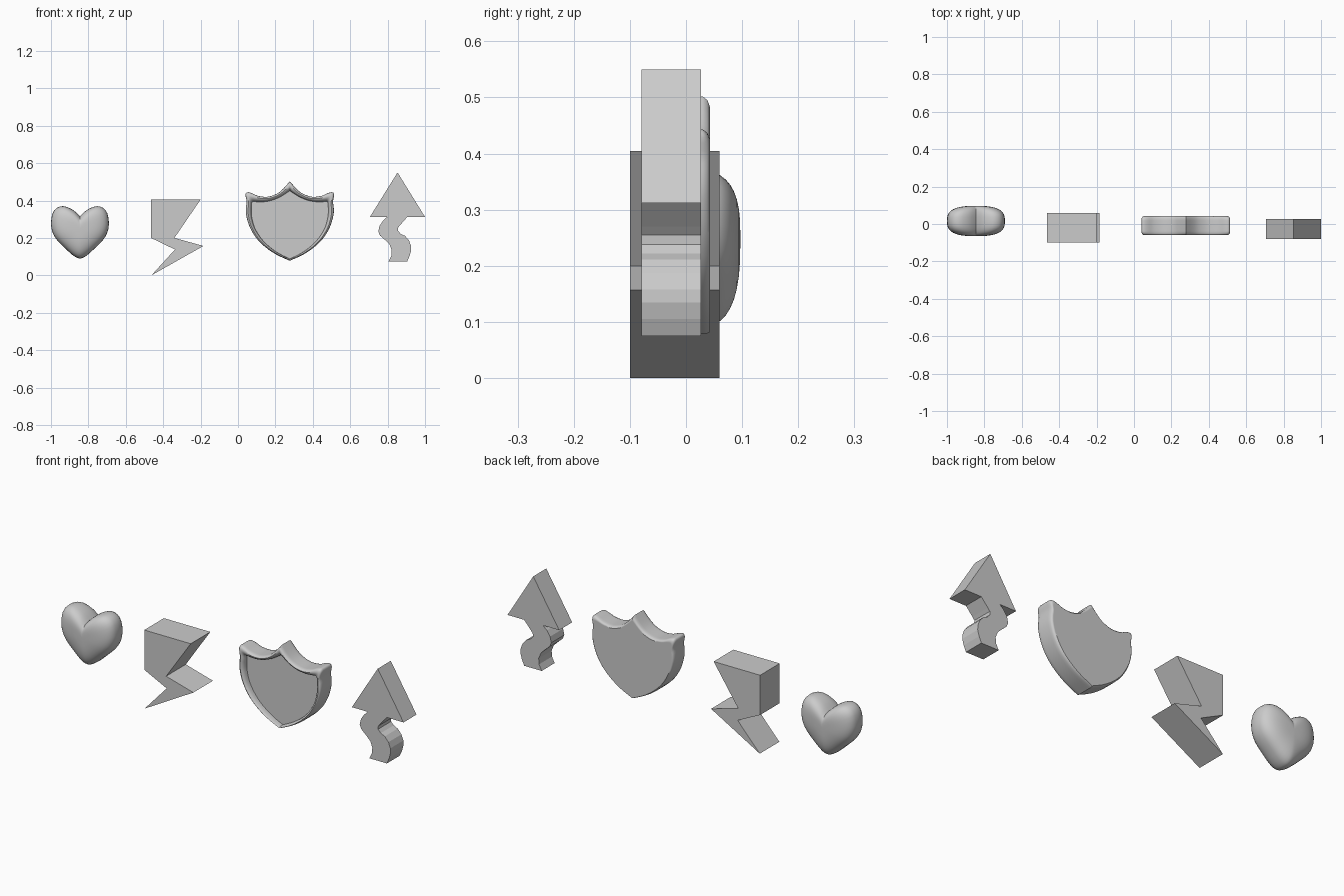
import bpy, bmesh, math
from mathutils import Vector

if "Cube" in bpy.data.objects:
    bpy.data.objects.remove(bpy.data.objects["Cube"])


def finish(name, bm, smooth_angle=None):
    bmesh.ops.recalc_face_normals(bm, faces=bm.faces[:])
    mesh = bpy.data.meshes.new(name)
    bm.to_mesh(mesh)
    bm.free()
    ob = bpy.data.objects.new(name, mesh)
    bpy.context.collection.objects.link(ob)
    if smooth_angle:
        bpy.ops.object.select_all(action='DESELECT')
        ob.select_set(True)
        bpy.context.view_layer.objects.active = ob
        bpy.ops.object.shade_smooth_by_angle(angle=math.radians(smooth_angle))
    return ob


def slab(name, pts, y0, y1):
    """Flat-sided extrusion of an x-z outline between two depths."""
    bm = bmesh.new()
    face = bm.faces.new([bm.verts.new((x, y0, z)) for x, z in pts])
    ext = bmesh.ops.extrude_face_region(bm, geom=[face], use_keep_orig=True)
    for v in ext["geom"]:
        if isinstance(v, bmesh.types.BMVert):
            v.co.y = y1
    return finish(name, bm)


def spline(pts, n):
    """Catmull-Rom curve through a half outline."""
    p = [Vector(q) for q in pts]
    p = [2 * p[0] - p[1]] + p + [2 * p[-1] - p[-2]]
    out = []
    for a, b, c, d in zip(p, p[1:], p[2:], p[3:]):
        for i in range(n):
            t = i / n
            out.append(0.5 * (2 * b + (c - a) * t + (2 * a - 5 * b + 4 * c - d) * t * t
                              + (3 * b - a - 3 * c + d) * t ** 3))
    return out + [p[-2]]


def mirrored(half):
    return half + [Vector((-v.x, v.y)) for v in half[-2:0:-1]]


def loft(bm, rings):
    """Bridge rings given as lists of 3D points; return the vertex loops."""
    loops = [[bm.verts.new(p) for p in r] for r in rings]
    for a, b in zip(loops, loops[1:]):
        for i in range(len(a)):
            j = (i + 1) % len(a)
            bm.faces.new((a[i], a[j], b[j], b[i]))
    return loops


# Puffy heart: outline scaled along a rounded depth profile
heart_half = [(0, .316), (.022, .338), (.05, .357), (.09, .37), (.125, .36), (.147, .33),
              (.155, .275), (.145, .225), (.12, .185), (.08, .145), (.04, .109),
              (.014, .093), (0, .09)]
outline = mirrored(spline(heart_half, 2))
hx, hy, hz, half_depth, power = -.845, .016, .25, .081, 2.8
rings = []
for k in range(1, 20):
    a = math.pi * k / 20
    s = math.sin(a) ** (2 / power)
    y = math.copysign(abs(math.cos(a)) ** (2 / power), math.cos(a)) * half_depth
    rings.append([(hx + v.x * s, hy + y, hz + (v.y - hz) * s) for v in outline])
bm = bmesh.new()
loops = loft(bm, rings)
for loop, y in ((loops[0], hy + half_depth), (loops[-1], hy - half_depth)):
    tip = bm.verts.new((hx, y, hz))
    for i in range(len(loop)):
        bm.faces.new((loop[i], loop[(i + 1) % len(loop)], tip))
finish("heart", bm, 60)

# Lightning bolt
slab("lightning_bolt", [(-.465, .405), (-.2, .405), (-.34, .2), (-.185, .157),
                        (-.463, 0), (-.337, .138), (-.465, .2)], -.1, .06)

# Shield: rim rounded between outer and inner outlines, recessed front panel
outer_half = [(0, .503), (.035, .463), (.07, .436), (.12, .42), (.17, .425), (.205, .44),
              (.228, .444), (.237, .43), (.231, .395), (.235, .36), (.233, .32), (.215, .26),
              (.18, .2), (.13, .15), (.07, .11), (0, .078)]
inner_half = [(0, .452), (.03, .432), (.06, .415), (.1, .4), (.14, .393), (.175, .393),
              (.195, .395), (.203, .388), (.205, .37), (.206, .345), (.203, .31), (.188, .255),
              (.155, .2), (.115, .158), (.06, .118), (0, .088)]
outer = mirrored(spline(outer_half, 3))
inner = mirrored(spline(inner_half, 3))
section = [(.4, .043), (.15, .038), (.03, .03), (0, .018), (0, -.038), (.05, -.05),
           (.2, -.057), (.42, -.06), (.65, -.058), (.85, -.051), (.95, -.042), (1, -.03)]
bm = bmesh.new()
loops = loft(bm, [[(.277 + p.x, y, p.y) for p in (o.lerp(i, t) for o, i in zip(outer, inner))]
                  for t, y in section])
bm.faces.new(loops[0])
bm.faces.new(loops[-1])
shield = finish("shield", bm, 40)
mod = shield.modifiers.new("flat_panels", 'WEIGHTED_NORMAL')
mod.keep_sharp = True

# Up arrow with a wavy tail
head = [(.797, .312), (.705, .312), (.853, .55), (1.0, .312), (.905, .312)]
tail_right = [(.868, .27), (.856, .255), (.855, .238), (.87, .222), (.893, .211), (.914, .187),
              (.925, .158), (.926, .135), (.918, .105), (.905, .075)]
tail_left = [(.805, .075), (.82, .105), (.822, .135), (.81, .165), (.785, .19), (.759, .213),
             (.75, .235), (.757, .265), (.775, .292)]
slab("up_arrow", head + tail_right + tail_left, -.079, .027)
